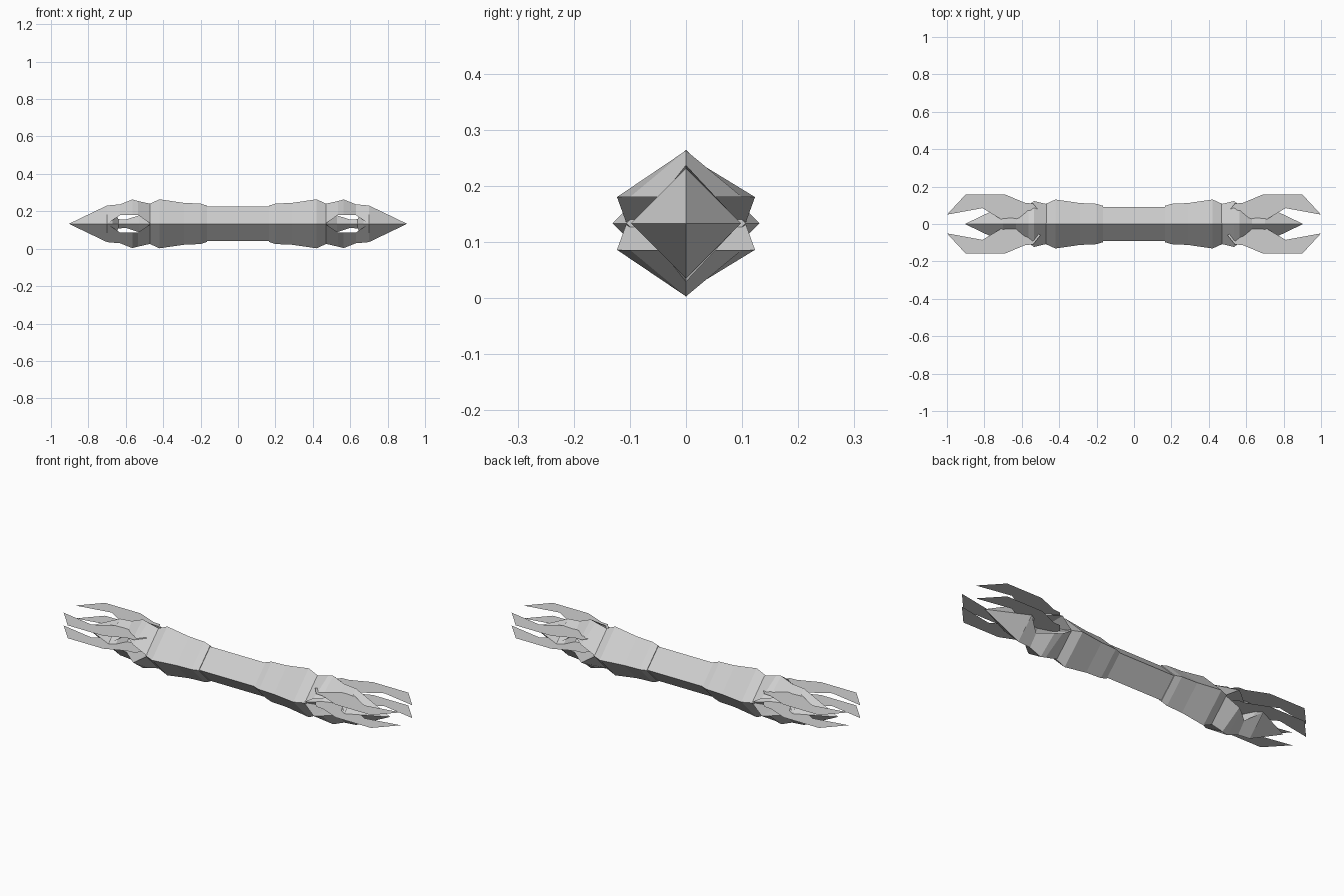
import bpy, bmesh

old = bpy.data.objects.get("Cube")
if old:
    bpy.data.objects.remove(old, do_unlink=True)

MID = 0.133  # height of the long axis

grey = bpy.data.materials.new("pale_grey")
grey.use_nodes = True
grey.diffuse_color = (0.62, 0.62, 0.62, 1)
grey.node_tree.nodes["Principled BSDF"].inputs["Base Color"].default_value = (0.62, 0.62, 0.62, 1)


def finish(name, bm, mirror):
    """Turn a bmesh into an object on the long axis, mirrored on the given axes."""
    mesh = bpy.data.meshes.new(name)
    bm.to_mesh(mesh)
    bm.free()
    mesh.materials.append(grey)
    obj = bpy.data.objects.new(name, mesh)
    obj.location.z = MID
    bpy.context.collection.objects.link(obj)
    if any(mirror):
        mod = obj.modifiers.new("mirror", "MIRROR")
        mod.use_axis = mirror
        mod.use_mirror_merge = False
    return obj


def loft(name, stations, mirror):
    """Skin four-sided sections (x, top, half width, side height, bottom)."""
    bm = bmesh.new()
    rings = []
    for x, top, wide, side, low in stations:
        section = [(0, top), (wide, side), (0, low), (-wide, side)]
        rings.append([bm.verts.new((x, y, z)) for y, z in section])
    for a, b in zip(rings, rings[1:]):
        for i in range(4):
            j = (i + 1) % 4
            bm.faces.new((a[i], a[j], b[j], b[i]))
    bm.faces.new(rings[0])
    bm.faces.new(rings[-1])
    bmesh.ops.remove_doubles(bm, verts=bm.verts, dist=0.0005)
    bmesh.ops.recalc_face_normals(bm, faces=bm.faces)
    return finish(name, bm, mirror)


def diamond(profile):
    return [(x, r, r, 0, -r) for x, r in profile]


# Handle: square bar on edge between two swelling grips
loft("handle", diamond([(-0.18, 0.092), (0.18, 0.092)]), (False, False, False))
loft("grip", diamond([(0.165, 0.097), (0.2, 0.108), (0.29, 0.112), (0.42, 0.131),
                      (0.475, 0.106)]), (True, False, False))

# Split crown: an upper and a lower roof with an open gap between the eaves
loft("crown_prong", [(0.465, 0.106, 0.106, 0, 0),
                     (0.535, 0.122, 0.123, 0.047, 0.047),
                     (0.565, 0.13, 0.1, 0.047, 0.047),
                     (0.63, 0.104, 0.045, 0.047, 0.047),
                     (0.70, 0.098, 0.097, 0, 0)], (True, False, True))

# Spear point with its core running back through the crown
loft("spear_point", diamond([(0.47, 0.1), (0.53, 0.045), (0.6, 0.022), (0.64, 0.025),
                             (0.67, 0.08), (0.70, 0.098), (0.904, 0)]),
     (True, False, False))

# Flat blades: an upper and a lower pair at each end
outline = [(0.5, 0.06), (0.54, 0.03), (0.6, 0.015), (0.71, 0.025), (0.81, 0.085),
           (1.0, 0.05), (0.9, 0.158), (0.69, 0.158), (0.58, 0.112), (0.54, 0.11)]
for name, height in (("upper_blade", 0.069), ("lower_blade", 0.0)):
    bm = bmesh.new()
    bm.faces.new([bm.verts.new((x, y, height)) for x, y in outline])
    finish(name, bm, (True, True, False))
